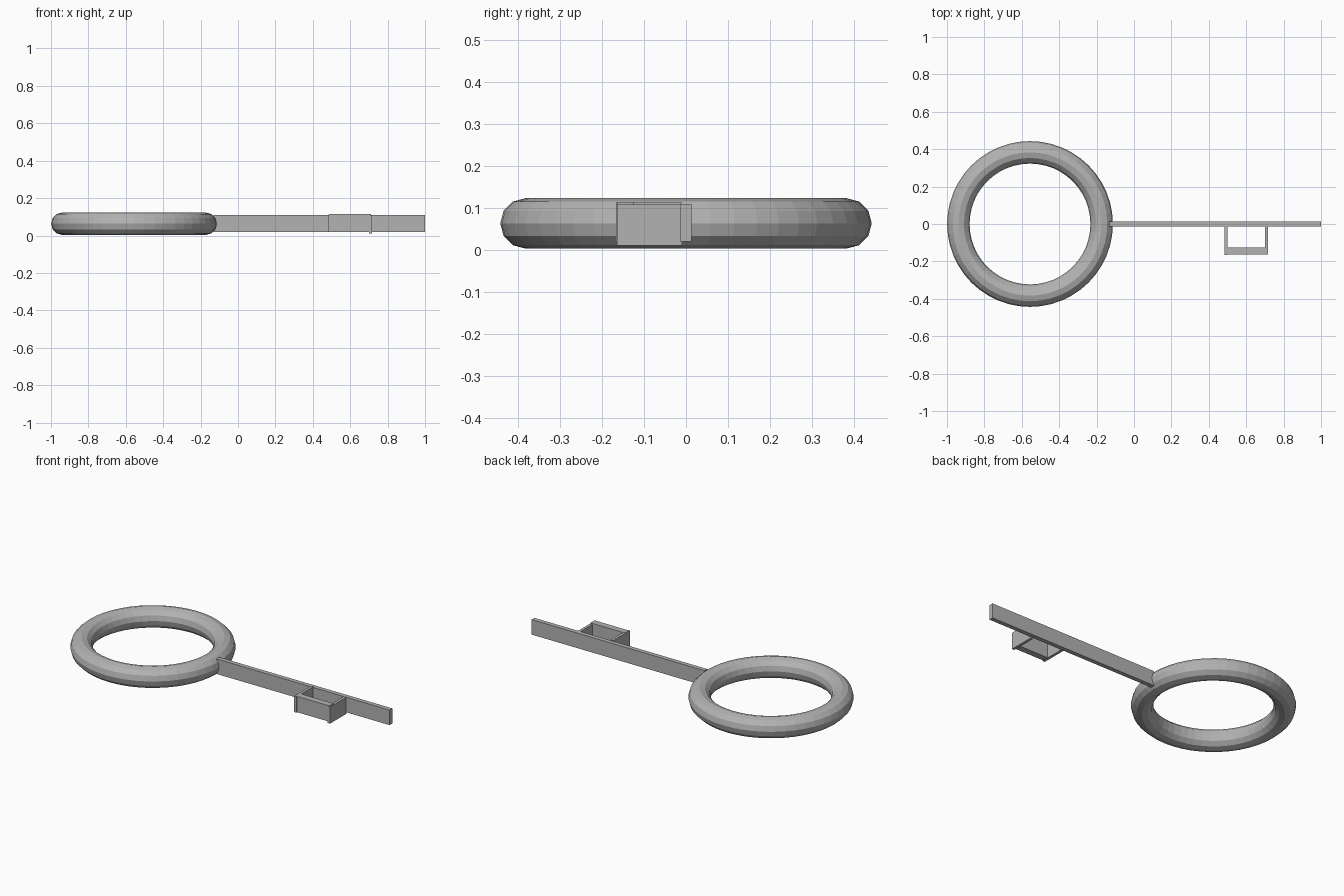
import bpy

if "Cube" in bpy.data.objects:
    bpy.data.objects.remove(bpy.data.objects["Cube"], do_unlink=True)

# One plain grey metal for the whole key
COLOUR = (0.45, 0.45, 0.45, 1.0)
metal = bpy.data.materials.new("grey_metal")
metal.use_nodes = True
metal.diffuse_color = COLOUR
metal.node_tree.nodes["Principled BSDF"].inputs["Base Color"].default_value = COLOUR


def box(name, low, high):
    """Axis-aligned block between two opposite corners."""
    centre = [(a + b) / 2 for a, b in zip(low, high)]
    bpy.ops.mesh.primitive_cube_add(size=1, location=centre)
    block = bpy.context.object
    block.name = name
    block.scale = [b - a for a, b in zip(low, high)]
    bpy.ops.object.transform_apply(location=False, rotation=False, scale=True)
    block.data.materials.append(metal)
    return block


# Faceted ring handle
bpy.ops.mesh.primitive_torus_add(
    location=(-0.556, 0, 0.063), major_radius=0.383, minor_radius=0.06,
    major_segments=48, minor_segments=12)
ring = bpy.context.object
ring.name = "ring_handle"
ring.data.materials.append(metal)

# Flat shaft, its end buried in the ring
box("shaft", (-0.13, -0.013, 0.02), (1.0, 0.013, 0.109))

# Bit: two prongs joined by a thicker front bar
box("left_prong", (0.7, -0.164, 0.01), (0.716, -0.01, 0.108))
box("right_prong", (0.484, -0.167, 0.018), (0.5, -0.01, 0.113))
box("bit_bar", (0.49, -0.163, 0.02), (0.712, -0.125, 0.114))
